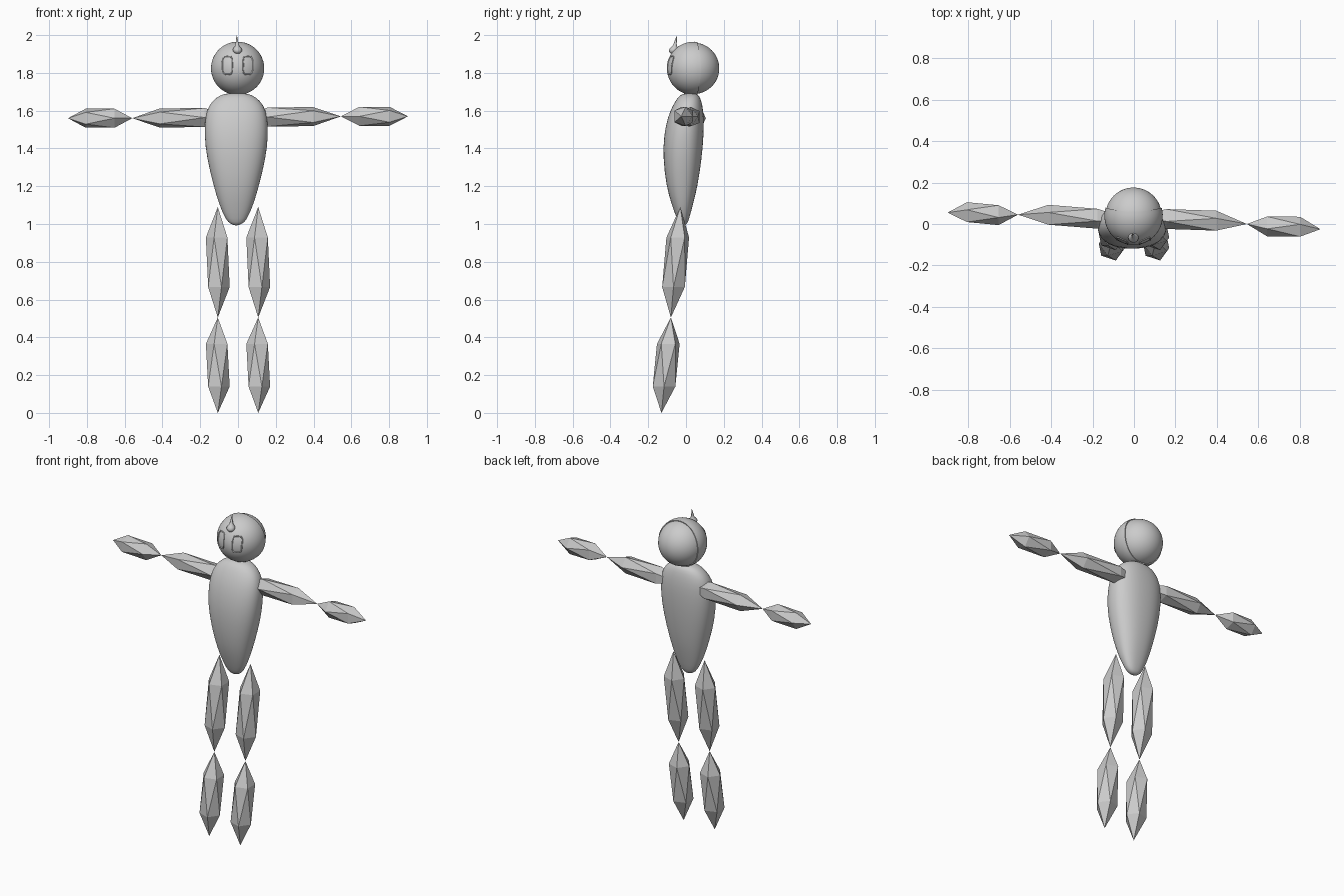
import bpy, bmesh
from math import sin, cos, pi, radians, copysign, sqrt
from mathutils import Vector

cube = bpy.data.objects.get("Cube")
if cube:
    bpy.data.objects.remove(cube, do_unlink=True)

grey = bpy.data.materials.new("plain grey")
grey.use_nodes = True
grey.diffuse_color = (0.6, 0.6, 0.6, 1)
grey.node_tree.nodes["Principled BSDF"].inputs["Base Color"].default_value = (0.6, 0.6, 0.6, 1)


def loft(name, rings, smooth=True, start=None, end=None):
    """Join rings of points, closing each end with an optional tip point."""
    bm = bmesh.new()
    loops = [[bm.verts.new(p) for p in ring] for ring in rings]
    n = len(loops[0])
    for a, b in zip(loops, loops[1:]):
        for i in range(n):
            j = (i + 1) % n
            bm.faces.new((a[i], a[j], b[j], b[i]))
    for tip, ring in ((start, loops[0]), (end, loops[-1])):
        if tip is not None:
            v = bm.verts.new(tip)
            for i in range(n):
                bm.faces.new((v, ring[i], ring[(i + 1) % n]))
    return finish(name, bm, smooth)


def finish(name, bm, smooth):
    bmesh.ops.recalc_face_normals(bm, faces=bm.faces)
    for f in bm.faces:
        f.smooth = smooth
    mesh = bpy.data.meshes.new(name)
    bm.to_mesh(mesh)
    bm.free()
    mesh.materials.append(grey)
    obj = bpy.data.objects.new(name, mesh)
    bpy.context.collection.objects.link(obj)
    return obj


def limb(name, a, b, r):
    """Stretched icosahedron with its tips at a and b."""
    a, b = Vector(a), Vector(b)
    upright = abs(b.z - a.z) > abs(b.x - a.x)
    u, v = (Vector((-1, 0, 0)), Vector((0, 1, 0))) if upright else (Vector((0, -1, 0)), Vector((0, 0, 1)))
    bm = bmesh.new()
    top, bottom = bm.verts.new(a), bm.verts.new(b)
    rings = []
    for t, turn in ((0.276, 0), (0.724, pi / 5)):
        c = a.lerp(b, t)
        rings.append([bm.verts.new(c + r * (u * cos(turn + i * 2 * pi / 5) + v * sin(turn + i * 2 * pi / 5)))
                      for i in range(5)])
    p, q = rings
    for i in range(5):
        j = (i + 1) % 5
        bm.faces.new((top, p[i], p[j]))
        bm.faces.new((p[i], q[i], p[j]))
        bm.faces.new((p[j], q[i], q[j]))
        bm.faces.new((bottom, q[j], q[i]))
    finish(name, bm, False)


# Legs
for side, s in (("left", 1), ("right", -1)):
    x = 0.107 * s
    limb(side + "_thigh", (x, -0.03, 1.09), (x, -0.08, 0.505), 0.063)
    limb(side + "_shin", (x, -0.08, 0.505), (x, -0.13, 0), 0.063)

# Arms
limb("left_upper_arm", (0.01, 0.04, 1.565), (0.545, 0, 1.57), 0.053)
limb("left_forearm", (0.545, 0, 1.57), (0.9, -0.025, 1.57), 0.053)
limb("right_upper_arm", (-0.03, 0.025, 1.565), (-0.56, 0.045, 1.56), 0.053)
limb("right_forearm", (-0.56, 0.045, 1.56), (-0.9, 0.055, 1.56), 0.053)

# Torso sections: height, half width, front y, back y
sections = [
    (1.0, 0.03, -0.035, 0.005), (1.02, 0.055, -0.046, 0.015), (1.1, 0.09, -0.075, 0.036),
    (1.2, 0.12, -0.105, 0.062), (1.35, 0.157, -0.122, 0.084), (1.47, 0.17, -0.118, 0.094),
    (1.57, 0.166, -0.096, 0.095), (1.63, 0.145, -0.069, 0.087), (1.67, 0.108, -0.044, 0.076),
    (1.69, 0.065, -0.02, 0.06),
]


def oval(z, w, front, back, n=32):
    mid, d = (front + back) / 2, (back - front) / 2
    soft = lambda t: copysign(abs(t) ** 0.87, t)
    return [(-0.009 + w * soft(cos(2 * pi * i / n)), mid + d * soft(sin(2 * pi * i / n)), z) for i in range(n)]


torso = loft("torso", [oval(*s) for s in sections], True, (-0.009, -0.015, 0.99), (-0.009, 0.02, 1.695))
sub = torso.modifiers.new("Smooth", "SUBSURF")
sub.levels = sub.render_levels = 1

# Head: inner ball with a face shell over its front
HEAD = Vector((-0.002, 0.04, 1.824))


def head_point(theta, phi, r):
    """Point on the head, theta measured from straight ahead."""
    return HEAD + r * Vector((sin(theta) * cos(phi), -cos(theta), sin(theta) * sin(phi)))


def head_rings(r, limit, steps, n=48):
    return [[head_point(limit(2 * pi * i / n) * k / steps, 2 * pi * i / n, r) for i in range(n)]
            for k in range(1, steps + 1)]


back = head_rings(0.136, lambda p: pi * 23 / 24, 23)
loft("head_ball", back, True, head_point(0, 0, 0.136), head_point(pi, 0, 0.136))
edge = lambda p: radians(98 + 8 * cos(p) ** 2)
face = head_rings(0.141, edge, 16)
face.append([head_point(edge(2 * pi * i / 48), 2 * pi * i / 48, 0.134) for i in range(48)])
loft("face_shell", face, True, head_point(0, 0, 0.141))
bpy.ops.object.select_all(action="DESELECT")
shell = bpy.data.objects["face_shell"]
bpy.context.view_layer.objects.active = shell
shell.select_set(True)
bpy.ops.object.shade_smooth_by_angle(angle=radians(40))


def on_face(x, z):
    d = Vector((x, 0, z)) - Vector((HEAD.x, 0, HEAD.z))
    return Vector((x, HEAD.y - sqrt(0.141 ** 2 - d.length_squared), z))


# Eye rims: rounded outlines lying on the face, flatter on the inner side
for side, s in (("left", 1), ("right", -1)):
    rim = []
    for i in range(32):
        a = 2 * pi * i / 32
        power = 0.6 if cos(a) > 0 else 0.3
        x = 0.055 + 0.026 * copysign(abs(cos(a)) ** power, cos(a))
        z = 1.84 + 0.047 * copysign(abs(sin(a)) ** 0.6, sin(a))
        rim.append((x * s - 0.002, z))
    rings = []
    for x, z in rim + rim[:1]:
        p = on_face(x, z)
        out = (p - HEAD).normalized()
        along = (p - on_face(0.055 * s - 0.002, 1.84)).normalized()
        rings.append([p + 0.004 * (out * sin(2 * pi * k / 8) + along * cos(2 * pi * k / 8)) for k in range(8)])
    loft(side + "_eye_rim", rings)

# Antenna: small bulb drawn up into a spike
base, tip = Vector((-0.002, -0.07, 1.9)), Vector((-0.007, -0.047, 2.0))
profile = [(0.04, 0.014), (0.12, 0.022), (0.22, 0.025), (0.32, 0.021), (0.42, 0.012),
           (0.55, 0.008), (0.75, 0.005), (0.95, 0.0015)]
spike = []
for t, r in profile:
    c = base.lerp(tip, t)
    spike.append([c + Vector((r * cos(2 * pi * i / 16), r * sin(2 * pi * i / 16), 0)) for i in range(16)])
loft("antenna", spike, True, base, tip)
